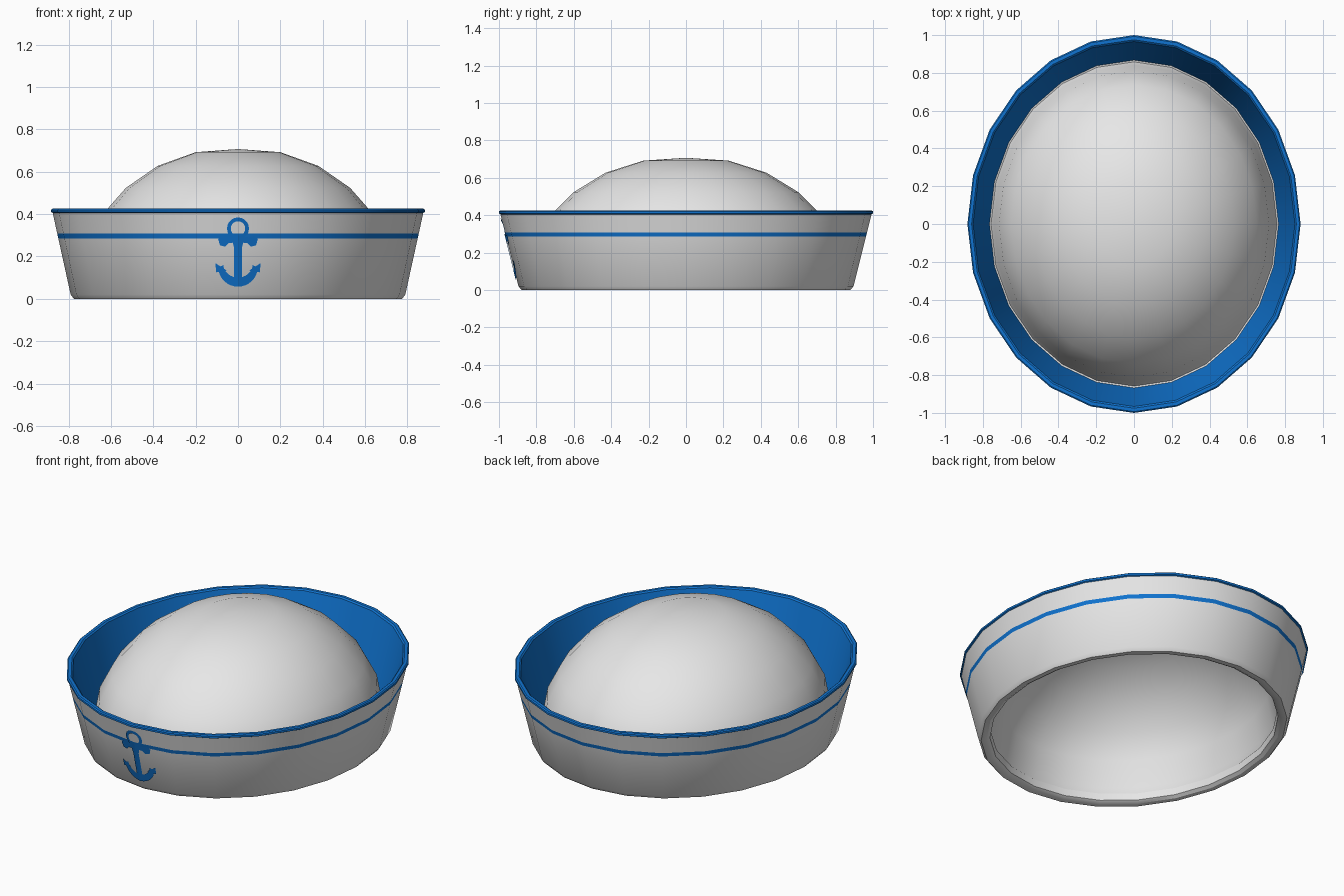
import bpy, bmesh, math

if "Cube" in bpy.data.objects:
    bpy.data.objects.remove(bpy.data.objects["Cube"])

SIDES = 24
RATIO = 1.134          # depth of the oval relative to its width


def material(name, rgb):
    m = bpy.data.materials.new(name)
    m.diffuse_color = (*rgb, 1)
    m.use_nodes = True
    m.node_tree.nodes["Principled BSDF"].inputs["Base Color"].default_value = m.diffuse_color
    return m


WHITE = material("off_white", (0.8, 0.8, 0.8))
BLUE = material("blue", (0.005, 0.175, 0.64))


def wall(z):
    """Outer half width of the brim at height z."""
    return 0.79 + (z - 0.02) * 0.22


def finish(bm, name, mats, smooth=True):
    me = bpy.data.meshes.new(name)
    bm.to_mesh(me)
    bm.free()
    ob = bpy.data.objects.new(name, me)
    bpy.context.collection.objects.link(ob)
    for m in mats:
        me.materials.append(m)
    if smooth:
        bpy.ops.object.select_all(action='DESELECT')
        ob.select_set(True)
        bpy.context.view_layer.objects.active = ob
        bpy.ops.object.shade_smooth_by_angle(angle=math.radians(32))
    return ob


def lathe(name, profile, mats, closed=False, blue=()):
    """Oval lathe; profile rows in 'blue' get the second material."""
    bm = bmesh.new()
    rings = []
    for r, z in profile:
        if r == 0:
            rings.append([bm.verts.new((0, 0, z))] * SIDES)
            continue
        ring = []
        for k in range(SIDES):
            a = 2 * math.pi * k / SIDES
            ring.append(bm.verts.new((r * math.sin(a), -r * RATIO * math.cos(a), z)))
        rings.append(ring)
    n = len(rings)
    for i in range(n if closed else n - 1):
        lo, hi = rings[i], rings[(i + 1) % n]
        for k in range(SIDES):
            j = (k + 1) % SIDES
            vs = list(dict.fromkeys((lo[k], lo[j], hi[j], hi[k])))
            if len(vs) > 2:
                f = bm.faces.new(vs)
                f.material_index = 1 if i in blue else 0
    bmesh.ops.recalc_face_normals(bm, faces=bm.faces)
    return finish(bm, name, mats)


# Turned-up brim with stripe, blue rim and blue lining
brim = [(0.725, 0.05), (0.73, 0.012), (0.748, 0.0), (0.775, 0.0), (0.79, 0.02),
        (wall(0.285), 0.285), (wall(0.307), 0.307), (wall(0.405), 0.405),
        (0.882, 0.409), (0.882, 0.42), (0.876, 0.425), (0.860, 0.425),
        (0.852, 0.418), (0.765, 0.06)]
lathe("brim", brim, [WHITE, BLUE], closed=True, blue=(5, 7, 8, 9, 10, 11, 12))

# Domed crown, outer skin then inner skin
outer = [(0.757, 0.06), (0.742, 0.10), (0.715, 0.255), (0.65, 0.386), (0.53, 0.523),
         (0.38, 0.627), (0.2, 0.692), (0, 0.707)]
inner = [(r * 0.97, z - 0.02) for r, z in reversed(outer)]
lathe("crown", outer + inner, [WHITE], closed=True)


# Anchor badge: thin strips laid on the front wall, mirrored about x = 0
def on_wall(x, z):
    a = wall(z)
    t = x / (a * math.sin(2 * math.pi / SIDES))
    y = -a * RATIO * (1 - t * (1 - math.cos(2 * math.pi / SIDES)))
    return x, y - 0.005, z


def arc(cx, cz, rx, rz, a0, a1, n):
    pts = []
    for i in range(n + 1):
        a = math.radians(a0 + (a1 - a0) * i / n)
        pts.append((max(0, cx + rx * math.cos(a)), cz + rz * math.sin(a)))
    return pts


strips = [
    # ring
    (arc(0, 0.332, 0.052, 0.052, -90, 90, 10), arc(0, 0.332, 0.034, 0.034, -90, 90, 10)),
    # shank
    ([(0, 0.285), (0, 0.24), (0, 0.09)], [(0.03, 0.285), (0.018, 0.24), (0.018, 0.09)]),
    # stock with knobbed end
    ([(0.0, 0.296), (0.05, 0.290), (0.075, 0.297), (0.094, 0.282)],
     [(0.0, 0.268), (0.045, 0.262), (0.06, 0.246), (0.085, 0.252)]),
    # curved arm
    (arc(0, 0.155, 0.095, 0.098, -90, -5, 8), arc(0, 0.165, 0.07, 0.065, -90, -5, 8)),
    # fluke
    ([(0.106, 0.168), (0.104, 0.125)], [(0.106, 0.168), (0.052, 0.133)]),
]
bm = bmesh.new()
for s in (1, -1):
    for n, (p, q) in enumerate(strips):
        for i in range(len(p) - 1):
            pts = list(dict.fromkeys((p[i], p[i + 1], q[i + 1], q[i])))
            vs = []
            for x, z in pts:
                X, Y, Z = on_wall(x, z)
                vs.append(bm.verts.new((s * X, Y - 0.0003 * n, Z)))
            f = bm.faces.new(vs)
            f.normal_update()
            if f.normal.y > 0:
                f.normal_flip()
finish(bm, "anchor_badge", [BLUE], smooth=False)
